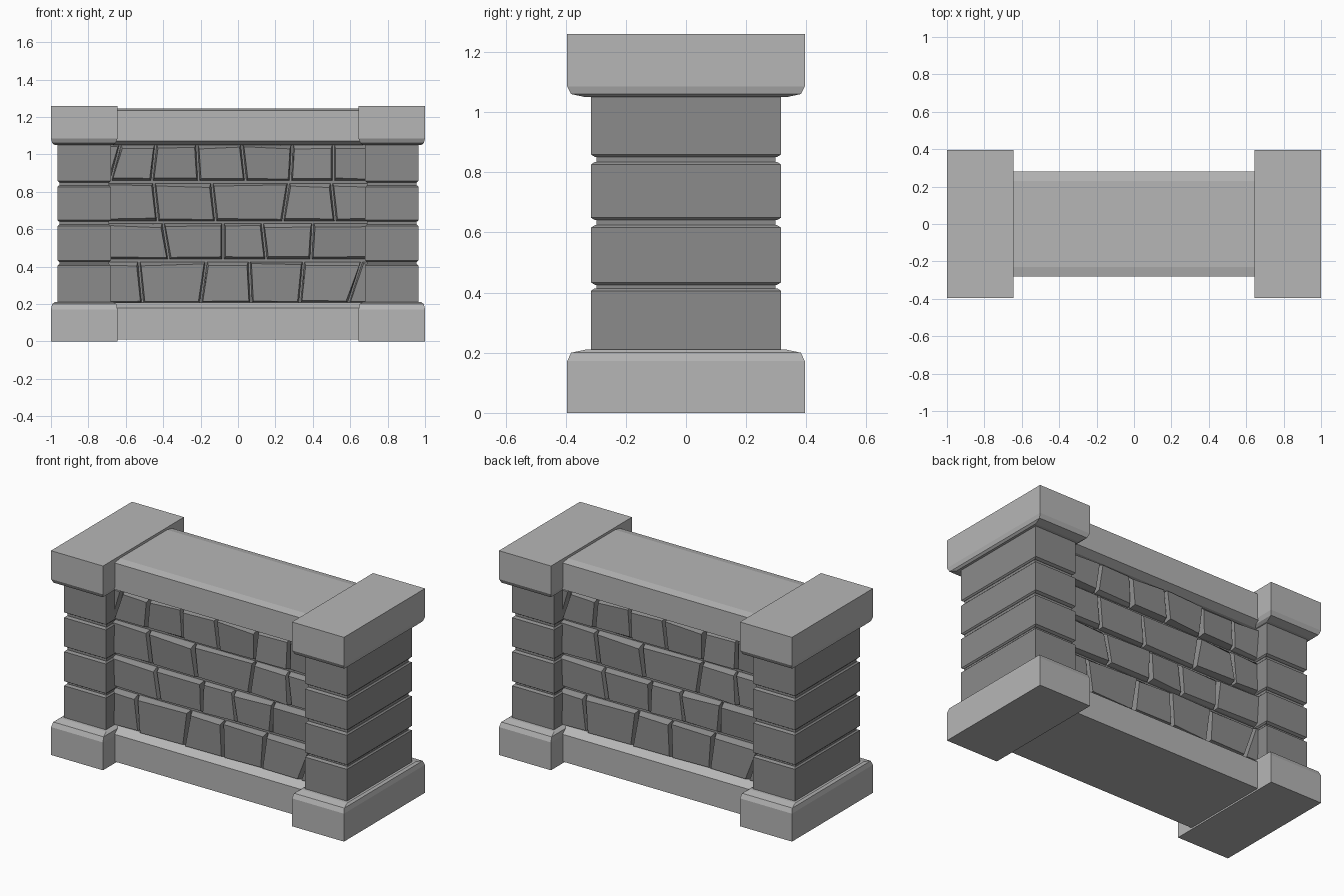
import bpy, bmesh, random
from math import pi
from mathutils import Matrix

if "Cube" in bpy.data.objects:
    bpy.data.objects.remove(bpy.data.objects["Cube"])


def grey(name, value):
    mat = bpy.data.materials.new(name)
    mat.diffuse_color = (value, value, value, 1)
    mat.use_nodes = True
    mat.node_tree.nodes["Principled BSDF"].inputs["Base Color"].default_value = mat.diffuse_color
    return mat


TRIM = grey("trim_grey", 0.47)
STONE = grey("stone_grey", 0.26)


def make_object(name, bm, mat, turned=False):
    if turned:
        bm.transform(Matrix.Rotation(pi, 4, 'Z'))
    bmesh.ops.recalc_face_normals(bm, faces=bm.faces)
    mesh = bpy.data.meshes.new(name)
    bm.to_mesh(mesh)
    bm.free()
    mesh.materials.append(mat)
    obj = bpy.data.objects.new(name, mesh)
    bpy.context.collection.objects.link(obj)
    return obj


def loft(bm, loops):
    """Skin a stack of four-point loops and close both ends."""
    rings = [[bm.verts.new(p) for p in loop] for loop in loops]
    for a, b in zip(rings, rings[1:]):
        for i in range(4):
            j = (i + 1) % 4
            bm.faces.new((a[i], a[j], b[j], b[i]))
    bm.faces.new(rings[0])
    bm.faces.new(rings[-1])


def slab(name, mat, layers, turned=False):
    """Rectangular block from layers of (x0, x1, half depth, z)."""
    bm = bmesh.new()
    loft(bm, [[(x0, -y, z), (x1, -y, z), (x1, y, z), (x0, y, z)]
              for x0, x1, y, z in layers])
    return make_object(name, bm, mat, turned)


# Pillars: plinth, recessed core, four blocks and a heavy cap
BLOCKS = [(0.19, 0.41), (0.43, 0.62), (0.645, 0.83), (0.855, 1.06)]
for side, turned in (("right", False), ("left", True)):
    slab(f"{side}_pillar_base", TRIM, [
        (0.645, 1.0, 0.395, 0), (0.645, 1.0, 0.395, 0.172),
        (0.65, 0.993, 0.382, 0.20), (0.665, 0.98, 0.335, 0.21)], turned)
    slab(f"{side}_pillar_core", STONE, [
        (0.69, 0.955, 0.298, 0.15), (0.69, 0.955, 0.298, 1.1)], turned)
    for n, (lo, hi) in enumerate(BLOCKS):
        slab(f"{side}_pillar_block_{n + 1}", STONE, [
            (0.688, 0.957, 0.303, lo - 0.004), (0.68, 0.965, 0.316, lo + 0.004),
            (0.68, 0.965, 0.316, hi - 0.004), (0.688, 0.957, 0.303, hi + 0.004)], turned)
    slab(f"{side}_pillar_cap", TRIM, [
        (0.67, 0.98, 0.335, 1.05), (0.655, 0.993, 0.382, 1.06),
        (0.645, 1.0, 0.395, 1.085), (0.645, 1.0, 0.395, 1.26)], turned)

# Long beams below and above the wall
slab("wall_base", TRIM, [
    (-0.7, 0.7, 0.28, 0.01), (-0.7, 0.7, 0.28, 0.178), (-0.7, 0.7, 0.232, 0.208)])
slab("wall_coping", TRIM, [
    (-0.7, 0.7, 0.232, 1.05), (-0.7, 0.7, 0.28, 1.072),
    (-0.7, 0.7, 0.28, 1.235), (-0.7, 0.7, 0.23, 1.245)])

# Mortar core behind the stones
slab("mortar", STONE, [(-0.7, 0.7, 0.205, 0.1), (-0.7, 0.7, 0.205, 1.15)])

# Stone courses: bottom z, top z, joints as (x at bottom, x at top)
END_L, END_R = (-0.71, -0.71), (0.71, 0.71)
COURSES = [
    (0.20, 0.43, [(-0.51, -0.53), (-0.20, -0.17), (0.07, 0.06), (0.33, 0.35), (0.59, 0.66)]),
    (0.435, 0.635, [(-0.37, -0.40), (-0.08, -0.08), (0.15, 0.13), (0.39, 0.40)]),
    (0.64, 0.85, [(-0.43, -0.45), (-0.12, -0.14), (0.24, 0.27), (0.52, 0.50)]),
    (0.855, 1.055, [(-0.68, -0.63), (-0.46, -0.44), (-0.21, -0.22), (0.04, 0.02),
                    (0.28, 0.29), (0.51, 0.51)]),
]


def outline(left, right, lo, hi, inset, depths, sag=(0, 0, 0, 0)):
    pts = [(left[0] + inset, lo + inset), (right[0] - inset, lo + inset),
           (right[1] - inset, hi - inset), (left[1] + inset, hi - inset)]
    return [(x, -d, z + s) for (x, z), d, s in zip(pts, depths, sag)]


def stone_face(name, turned):
    random.seed(4)
    bm = bmesh.new()
    for lo, hi, joints in COURSES:
        edges = [END_L] + joints + [END_R]
        for left, right in zip(edges, edges[1:]):
            depths = [0.24 + random.uniform(-0.009, 0.009) for _ in range(4)]
            sag = [random.uniform(0, 0.008), random.uniform(0, 0.008),
                   -random.uniform(0, 0.015), -random.uniform(0, 0.015)]
            loft(bm, [outline(left, right, lo, hi, 0.002, [0.19] * 4),
                      outline(left, right, lo, hi, 0.007, [0.215] * 4),
                      outline(left, right, lo, hi, 0.012, depths, sag)])
    return make_object(name, bm, STONE, turned)


# The same stonework on both sides, turned half a circle
stone_face("front_stones", False)
stone_face("back_stones", True)
